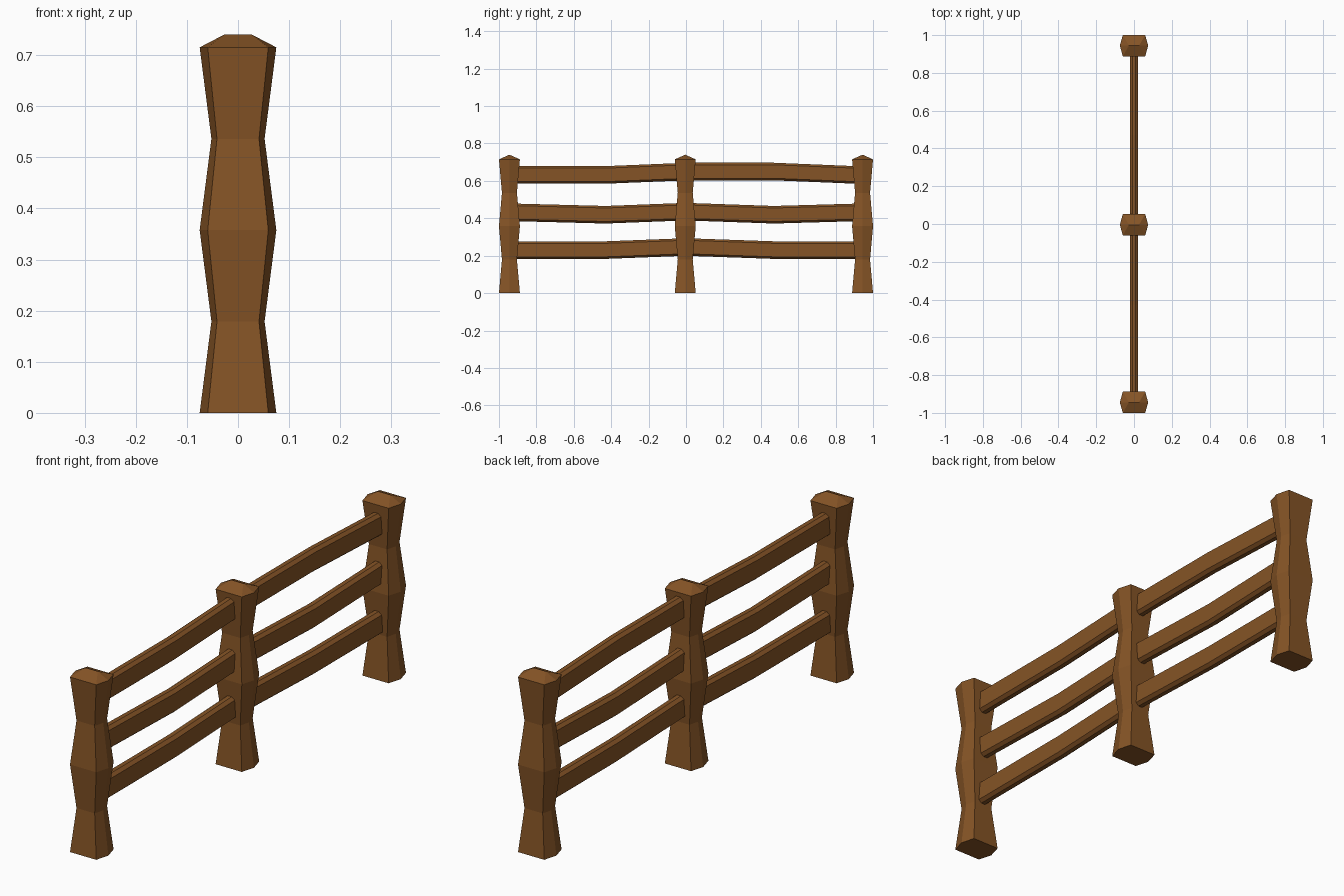
import bpy
import bmesh

if "Cube" in bpy.data.objects:
    bpy.data.objects.remove(bpy.data.objects["Cube"], do_unlink=True)

# Single wood colour
wood = bpy.data.materials.new("brown wood")
wood.use_nodes = True
colour = (0.235, 0.088, 0.019, 1)
wood.diffuse_color = colour
shader = wood.node_tree.nodes["Principled BSDF"]
shader.inputs["Base Color"].default_value = colour
shader.inputs["Roughness"].default_value = 0.9


def finish(name, bm):
    bmesh.ops.recalc_face_normals(bm, faces=bm.faces)
    mesh = bpy.data.meshes.new(name)
    bm.to_mesh(mesh)
    bm.free()
    mesh.materials.append(wood)
    obj = bpy.data.objects.new(name, mesh)
    bpy.context.collection.objects.link(obj)
    return obj


def loft(bm, rings):
    """Skin consecutive rings of points and return the vertex rings."""
    loops = [[bm.verts.new(p) for p in ring] for ring in rings]
    n = len(loops[0])
    for a, b in zip(loops, loops[1:]):
        for i in range(n):
            j = (i + 1) % n
            bm.faces.new((a[i], a[j], b[j], b[i]))
    return loops


# Hexagonal posts with alternating wide and narrow rings
HEX = [(1, 0), (0.79, 1), (-0.79, 1), (-1, 0), (-0.79, -1), (0.79, -1)]
WIDE, WAIST = (0.075, 0.056), (0.052, 0.040)
RIM, PEAK = 0.715, 0.74


def post(name, y):
    bm = bmesh.new()
    rings = []
    for k in range(5):
        sx, sy = WAIST if k % 2 else WIDE
        rings.append([(u * sx, y + v * sy, RIM * k / 4) for u, v in HEX])
    loops = loft(bm, rings)
    bm.faces.new(loops[0])
    # Hipped cap with a short ridge
    r, br, bl, l, fl, fr = loops[-1]
    right = bm.verts.new((0.027, y, PEAK))
    left = bm.verts.new((-0.027, y, PEAK))
    for face in ((br, bl, left, right), (fl, fr, right, left),
                 (r, br, right), (fr, r, right), (bl, l, left), (l, fl, left)):
        bm.faces.new(face)
    finish(name, bm)


post("front_post", -0.944)
post("middle_post", -0.004)
post("back_post", 0.944)

# Chamfered rails that bend between the posts
SECTION = [(0.022, 0.036), (0.009, 0.047), (-0.009, 0.047), (-0.022, 0.036),
           (-0.022, -0.036), (-0.009, -0.047), (0.009, -0.047), (0.022, -0.036)]


def rail(name, path):
    bm = bmesh.new()
    loops = loft(bm, [[(x, y, z + dz) for x, dz in SECTION] for y, z in path])
    bm.faces.new(loops[0])
    bm.faces.new(loops[-1])
    finish(name, bm)


STATIONS = (-0.93, -0.43, -0.04, 0.04, 0.47, 0.93)
HEIGHTS = {
    "top_rail": (0.632, 0.632, 0.648, 0.650, 0.650, 0.631),
    "middle_rail": (0.432, 0.419, 0.434, 0.434, 0.419, 0.432),
    "bottom_rail": (0.230, 0.230, 0.245, 0.245, 0.230, 0.230),
}
for rail_name, heights in HEIGHTS.items():
    rail(rail_name, list(zip(STATIONS, heights)))
